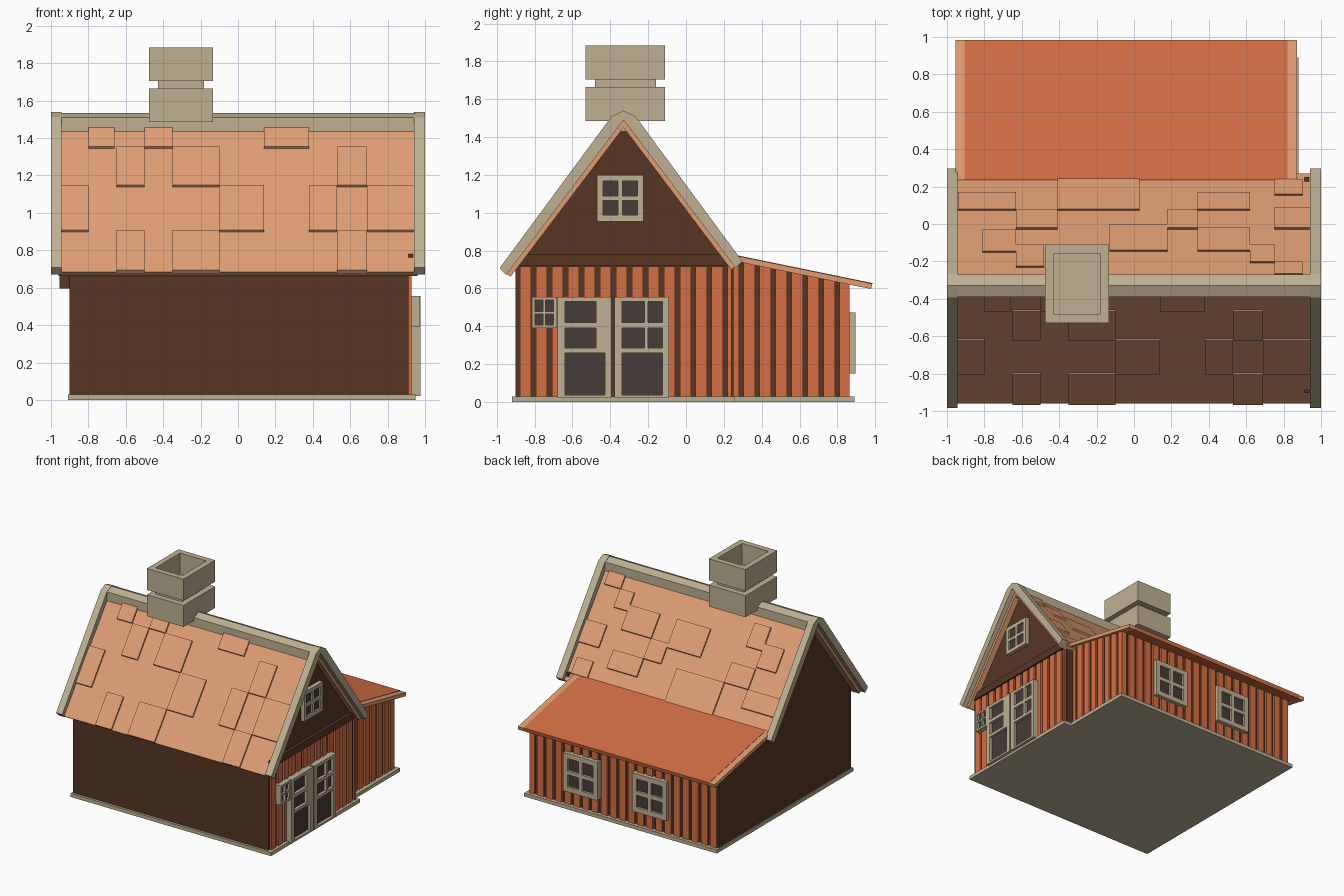
import bpy, bmesh

if "Cube" in bpy.data.objects:
    bpy.data.objects.remove(bpy.data.objects["Cube"])

def srgb(h):
    out = []
    for i in (0, 2, 4):
        c = int(h[i:i + 2], 16) / 255
        out.append(c / 12.92 if c <= 0.04045 else ((c + 0.055) / 1.055) ** 2.4)
    return (*out, 1)

def mat(name, h):
    m = bpy.data.materials.new(name)
    m.diffuse_color = srgb(h)
    m.use_nodes = True
    m.node_tree.nodes["Principled BSDF"].inputs["Base Color"].default_value = m.diffuse_color
    return m

TILE = mat("light_orange_tile", "DF9D73")
RED = mat("red_orange_wood", "D56F45")
BROWN = mat("dark_brown_wood", "573625")
BEIGE = mat("beige_trim", "BFB093")
GLASS = mat("dark_glass", "473C39")

def make(name, material, prisms):
    """One object from prisms: each is (x0, x1, [(y, z), ...]) extruded along x."""
    bm = bmesh.new()
    for x0, x1, prof in prisms:
        a = [bm.verts.new((x0, y, z)) for y, z in prof]
        b = [bm.verts.new((x1, y, z)) for y, z in prof]
        bm.faces.new(a)
        bm.faces.new(b[::-1])
        n = len(a)
        for i in range(n):
            j = (i + 1) % n
            bm.faces.new((a[i], b[i], b[j], a[j]))
    bmesh.ops.recalc_face_normals(bm, faces=bm.faces)
    me = bpy.data.meshes.new(name)
    bm.to_mesh(me)
    bm.free()
    me.materials.append(material)
    ob = bpy.data.objects.new(name, me)
    bpy.context.collection.objects.link(ob)
    return ob

def box(x0, x1, y0, y1, z0, z1):
    return (x0, x1, [(y0, z0), (y1, z0), (y1, z1), (y0, z1)])

RY, S = -0.33, 1.32            # ridge position and roof slope
def lean_z(y):                 # top of the lean-to roof
    return 0.77 - 0.205 * (y - 0.28)

# Base slabs
make("base", BEIGE, [box(-0.91, 0.95, -0.92, 0.26, 0, 0.03),
                     box(-0.91, 0.88, 0.26, 0.89, 0, 0.03)])

# Brown walls
make("main_walls", BROWN, [(-0.9, 0.912, [(-0.9, 0.03), (0.25, 0.03), (0.25, 0.72), (RY, 1.465), (-0.9, 0.72)])])
make("lean_to_walls", BROWN, [(-0.9, 0.835, [(0.25, 0.03), (0.85, 0.03), (0.85, lean_z(0.85) - 0.025),
                                            (0.25, lean_z(0.25) - 0.025)])])
make("gable_beam", BROWN, [box(0.912, 0.935, -0.9, 0.25, 0.72, 0.78)])

# Vertical planks on right end, lean-to end and back
P, W = 0.0845, 0.06
main, lean, back = [], [], []
for k in range(22):
    a = -0.878 + P * k
    b = a + W
    if a < 0.24:
        main.append(box(0.91, 0.928, a, min(b, 0.24), 0.03, 0.715))
    a = max(a, 0.25)
    b = min(b, 0.863)
    if b > a:
        lean.append((0.83, 0.85, [(a, 0.03), (b, 0.03), (b, lean_z(b) - 0.025), (a, lean_z(a) - 0.025)]))
    xa = -0.888 + P * k
    if xa < 0.83:
        back.append(box(xa, min(xa + W, 0.85), 0.845, 0.865, 0.03, 0.628))
make("right_planks", RED, main)
make("lean_to_planks", RED, lean)
make("back_planks", RED, back)

# Main roof slab
def pt(side, d, h):
    return (RY + side * d, h - S * d)

make("main_roof", TILE, [(-0.96, 0.96, [pt(-1, 0.63, 1.515), (RY, 1.515), pt(1, 0.6, 1.515),
                                        pt(1, 0.569, 1.45), (RY, 1.45), pt(-1, 0.597, 1.45)])])

# Raised shingles: (x0, x1, distance from ridge start, end)
def shingles(name, side, rows):
    make(name, TILE, [(x0, x1, [pt(side, a, 1.536), pt(side, b, 1.536), pt(side, b - 0.012, 1.505),
                                pt(side, a - 0.012, 1.505)]) for x0, x1, a, b in rows])

R = (0.055, 0.137, 0.293, 0.475, 0.638)
front = [(x0, x1, R[i], R[i + 1]) for i, spans in enumerate((
    ((-0.8, -0.66), (-0.5, -0.35), (0.14, 0.38)),
    ((-0.65, -0.5), (-0.35, -0.1), (0.53, 0.69)),
    ((-0.945, -0.8), (-0.1, 0.14), (0.38, 0.53), (0.69, 0.94)),
    ((-0.65, -0.5), (-0.35, -0.1), (0.53, 0.69)))) for x0, x1 in spans]
shingles("front_shingles", -1, front)
shingles("back_shingles", 1, [
    (-0.94, -0.63, 0.41, 0.5), (-0.63, -0.41, 0.31, 0.41), (-0.41, 0.03, 0.41, 0.59),
    (0.34, 0.62, 0.41, 0.5), (0.75, 0.9, 0.49, 0.57), (0.75, 0.94, 0.31, 0.42),
    (-0.81, -0.63, 0.185, 0.3), (-0.63, -0.48, 0.105, 0.22), (-0.13, 0.18, 0.19, 0.33),
    (0.18, 0.34, 0.31, 0.41), (0.34, 0.62, 0.19, 0.31), (0.62, 0.75, 0.13, 0.22),
    (0.75, 0.9, 0.065, 0.13)])

# Gable verge boards and ridge cap
verge = [pt(-1, 0.655, 1.572), (RY - 0.063, 1.51), (RY, 1.54), (RY + 0.063, 1.51), pt(1, 0.628, 1.572),
         pt(1, 0.592, 1.49), (RY, 1.49), pt(-1, 0.62, 1.49)]
make("verge_boards", BEIGE, [(-1, -0.943, verge), (0.94, 1, verge)])
make("ridge_cap", BEIGE, [(-0.945, 0.945, [(RY - 0.06, 1.43), (RY - 0.06, 1.51), (RY, 1.535),
                                          (RY + 0.06, 1.51), (RY + 0.06, 1.43)])])

# Lean-to roof with lighter edge strips
def lean_prof(up):
    return [(0.235, lean_z(0.235) + up), (0.985, lean_z(0.985) + up), (0.978, lean_z(0.978) - 0.03),
            (0.235, lean_z(0.235) - 0.03)]
make("lean_to_roof", RED, [(-0.905, 0.82, lean_prof(0.003))])
make("lean_to_roof_edges", TILE, [(-0.955, -0.905, lean_prof(0)), (0.82, 0.872, lean_prof(0))])

# Chimney with hollow top
cx0, cx1, cy0, cy1, t = -0.475, -0.135, -0.53, -0.11, 0.048
make("chimney", BEIGE, [
    box(cx0, cx1, cy0, cy1, 1.485, 1.665),
    box(cx0 + t, cx1 - t, cy0 + t, cy1 - t, 1.66, 1.712),
    box(cx0, cx0 + t, cy0, cy1, 1.705, 1.885), box(cx1 - t, cx1, cy0, cy1, 1.705, 1.885),
    box(cx0 + t, cx1 - t, cy0, cy0 + t, 1.705, 1.885), box(cx0 + t, cx1 - t, cy1 - t, cy1, 1.705, 1.885)])

# Windows and doors: frame bars in front of a recessed glass panel
def glazed(name, axis, rect, base, out, bars):
    def wall_box(u0, u1, z0, z1, top):
        return box(base, top, u0, u1, z0, z1) if axis == "x" else box(u0, u1, base, top, z0, z1)
    make(name + "_frame", BEIGE, [wall_box(*b, out) for b in bars])
    u0, u1, z0, z1 = rect
    e = 0.004
    make(name + "_glass", GLASS, [wall_box(u0 + e, u1 - e, z0 + e, z1 - e, base + (out - base) * 0.6)])

def window(name, axis, u0, u1, z0, z1, base, out):
    w = (u1 - u0) * 0.13
    um, zm, h = (u0 + u1) / 2, (z0 + z1) / 2, (u1 - u0) * 0.05
    bars = [(u0, u0 + w, z0, z1), (u1 - w, u1, z0, z1), (u0 + w, u1 - w, z0, z0 + w),
            (u0 + w, u1 - w, z1 - w, z1), (um - h, um + h, z0 + w, z1 - w),
            (u0 + w, um - h, zm - h, zm + h), (um + h, u1 - w, zm - h, zm + h)]
    glazed(name, axis, (u0, u1, z0, z1), base, out, bars)

def door(name, u0, u1, left, right, extra):
    bars = [(u0, u0 + left, 0.02, 0.555), (u1 - right, u1, 0.02, 0.555), extra]
    bars += [(u0 + left, u1 - right, a, b) for a, b in ((0.02, 0.037), (0.26, 0.285), (0.39, 0.42), (0.53, 0.555))]
    glazed(name, "x", (u0, u1, 0.02, 0.555), 0.915, 0.975, bars)

window("gable_window", "x", -0.47, -0.225, 0.955, 1.2, 0.91, 0.945)
window("small_window", "x", -0.815, -0.682, 0.39, 0.555, 0.915, 0.97)
door("left_door", -0.68, -0.393, 0.04, 0.035, (-0.475, -0.428, 0.285, 0.53))
door("right_door", -0.378, -0.09, 0.04, 0.035, (-0.22, -0.2, 0.285, 0.53))
for i, c in enumerate((0.355, -0.285)):
    window(f"back_window_{i + 1}", "y", c - 0.16, c + 0.16, 0.15, 0.472, 0.85, 0.897)
